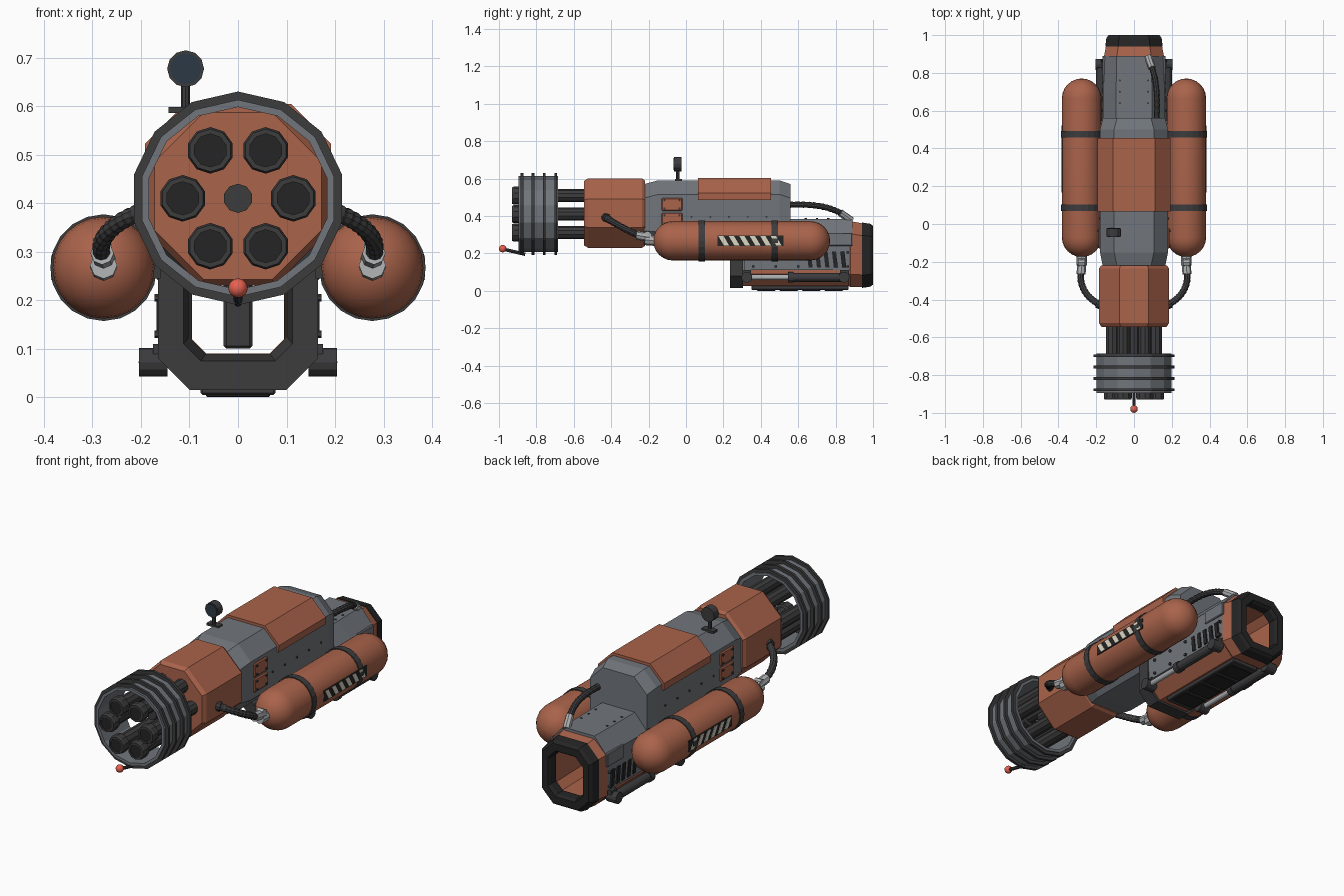
import bpy, bmesh
from math import sin, cos, pi
from mathutils import Vector, Matrix
from mathutils.geometry import interpolate_bezier

if "Cube" in bpy.data.objects:
    bpy.data.objects.remove(bpy.data.objects["Cube"])


def material(name, rgb):
    m = bpy.data.materials.new(name)
    m.diffuse_color = (*rgb, 1)
    m.use_nodes = True
    m.node_tree.nodes["Principled BSDF"].inputs["Base Color"].default_value = m.diffuse_color
    return m


ORANGE = material("orange_paint", (0.40, 0.125, 0.07))
STEEL = material("steel", (0.165, 0.18, 0.20))
DARK = material("dark_metal", (0.045, 0.045, 0.048))
BLACK = material("black", (0.018, 0.018, 0.018))
LIGHT = material("light_metal", (0.42, 0.43, 0.44))
RED = material("red", (0.8, 0.12, 0.08))
CREAM = material("cream", (0.72, 0.68, 0.55))
LENS = material("lens_blue", (0.025, 0.04, 0.06))


def finish(name, bm, mat, smooth=False):
    bmesh.ops.recalc_face_normals(bm, faces=bm.faces)
    me = bpy.data.meshes.new(name)
    bm.to_mesh(me)
    bm.free()
    me.materials.append(mat)
    ob = bpy.data.objects.new(name, me)
    bpy.context.collection.objects.link(ob)
    if smooth:
        bpy.ops.object.select_all(action='DESELECT')
        ob.select_set(True)
        bpy.context.view_layer.objects.active = ob
        bpy.ops.object.shade_smooth_by_angle(angle=0.7)
    return ob


def loft(name, sections, mat, wrap=False, smooth=False):
    """Skin closed sections; wrap joins last to first (hollow tube), else cap ends."""
    bm = bmesh.new()
    rows = [[bm.verts.new(p) for p in s] for s in sections]
    n = len(rows[0])
    for a, b in zip(rows, rows[1:] + (rows[:1] if wrap else [])):
        for i in range(n):
            bm.faces.new((a[i], a[(i + 1) % n], b[(i + 1) % n], b[i]))
    if not wrap:
        bm.faces.new(rows[0])
        bm.faces.new(rows[-1])
    return finish(name, bm, mat, smooth)


def circle(y, r, n, cx=0, cz=0.41):
    return [(cx + r * sin(2 * pi * i / n), y, cz + r * cos(2 * pi * i / n)) for i in range(n)]


def octagon(y, w, z0, z1, c):
    return [(w, y, z0 + c), (w, y, z1 - c), (w - c, y, z1), (c - w, y, z1),
            (-w, y, z1 - c), (-w, y, z0 + c), (c - w, y, z0), (w - c, y, z0)]


def rod(name, p0, p1, r, mat, n=12, r2=None):
    p0, p1 = Vector(p0), Vector(p1)
    d = p1 - p0
    bm = bmesh.new()
    mtx = Matrix.Translation((p0 + p1) / 2) @ d.to_track_quat('Z', 'Y').to_matrix().to_4x4()
    bmesh.ops.create_cone(bm, cap_ends=True, segments=n, radius1=r,
                          radius2=r if r2 is None else r2, depth=d.length, matrix=mtx)
    return finish(name, bm, mat)


def box(name, c, size, mat, bevel=0.0):
    bm = bmesh.new()
    bmesh.ops.create_cube(bm, size=1, matrix=Matrix.Translation(c) @ Matrix.Diagonal((*size, 1)))
    if bevel:
        bmesh.ops.bevel(bm, geom=bm.edges[:], offset=bevel, segments=1, affect='EDGES')
    return finish(name, bm, mat)


def saddle(name, half, t, stations, mat):
    """Open shell draped over the top: half profile from leg to crown, mirrored."""
    secs = []
    for y, k in stations:
        outer = [(x * k, z) for x, z in half]
        outer += [(-x, z) for x, z in reversed(outer)]
        inner = [(x - t if x > 0 else x + t, z if i in (0, len(outer) - 1) else z - t)
                 for i, (x, z) in enumerate(outer)]
        secs.append([(x, y, z) for x, z in outer + inner[::-1]])
    return loft(name, secs, mat)


def hose(name, p0, h0, h1, p1, r, n=25):
    pts = interpolate_bezier(Vector(p0), Vector(h0), Vector(h1), Vector(p1), n)
    secs = []
    for i, p in enumerate(pts):
        q = (pts[min(i + 1, n - 1)] - pts[max(i - 1, 0)]).to_track_quat('Y', 'Z')
        secs.append([p + q @ Vector(v) for v in circle(0, r if i % 2 else r * 0.86, 10, 0, 0)])
    return loft(name, secs, DARK)


# Muzzle ring with cooling fins
loft("muzzle_ring", [circle(y, r, 14) for y, r in
     ((-0.895, 0.203), (-0.685, 0.203), (-0.685, 0.188), (-0.895, 0.188))], STEEL, wrap=True)
for y in (-0.877, -0.818, -0.757, -0.697):
    loft("cooling_fin", [circle(y + d, r, 14) for d, r in
         ((-0.007, 0.22), (0.007, 0.22), (0.007, 0.195), (-0.007, 0.195))], DARK, wrap=True)

# Six rotary barrels with wider recessed tips
for k in range(6):
    a = k * pi / 3
    x, z = 0.114 * cos(a), 0.41 + 0.114 * sin(a)
    rod("barrel", (x, -0.90, z), (x, -0.50, z), 0.035, DARK, 10)
    loft("barrel_tip", [circle(yy, r, 10, x, z) for yy, r in
         ((-0.93, 0.044), (-0.92, 0.048), (-0.885, 0.048), (-0.88, 0.034),
          (-0.905, 0.034), (-0.93, 0.034))], DARK, wrap=True)
    rod("barrel_bore", (x, -0.926, z), (x, -0.89, z), 0.034, BLACK, 10)
# Spokes holding the barrel cluster in the ring
rod("barrel_spindle", (0, -0.72, 0.41), (0, -0.50, 0.41), 0.03, DARK, 10)

# Red front bead on its stalk
rod("bead_stalk", (0, -0.86, 0.195), (0, -0.975, 0.222), 0.009, DARK, 8)
bm = bmesh.new()
bmesh.ops.create_uvsphere(bm, u_segments=12, v_segments=8, radius=0.02,
                          matrix=Matrix.Translation((0, -0.98, 0.225)))
finish("front_bead", bm, RED, True)

# Orange barrel shroud and grey receiver
loft("barrel_shroud", [octagon(y, w, 0.415 - w, 0.415 + w, w * 0.59) for y, w in
     ((-0.545, 0.172), (-0.525, 0.185), (-0.235, 0.185), (-0.22, 0.175))], ORANGE)
loft("receiver", [octagon(y, w, z0, z1, 0.075) for y, w, z0, z1 in
     ((-0.225, 0.165, 0.245, 0.57), (-0.15, 0.18, 0.24, 0.59),
      (0.50, 0.18, 0.24, 0.59), (0.56, 0.165, 0.24, 0.57))], STEEL)
saddle("top_cover", [(0.19, 0.485), (0.192, 0.522), (0.11, 0.604)], 0.015,
       [(0.065, 1), (0.455, 1)], ORANGE)

# Hollow arm sleeve: front frame, orange tube, grey jacket, rear collar
def sleeve(name, outer, inner, mat):
    loft(name, [octagon(*s) for s in outer + inner[::-1]], mat, wrap=True)

sleeve("sleeve_front_frame", [(0.235, 0.165, 0.015, 0.36, 0.065), (0.305, 0.165, 0.015, 0.36, 0.065)],
       [(0.235, 0.112, 0.075, 0.31, 0.035), (0.305, 0.10, 0.09, 0.30, 0.035)], DARK)
sleeve("sleeve_tube", [(0.30, 0.152, 0.025, 0.365, 0.065), (0.87, 0.152, 0.025, 0.365, 0.065),
                       (0.88, 0.16, 0.02, 0.372, 0.068), (0.945, 0.148, 0.02, 0.36, 0.065)],
       [(0.30, 0.10, 0.09, 0.30, 0.035), (0.945, 0.10, 0.075, 0.30, 0.035)], ORANGE)
sleeve("sleeve_rear_collar", [(0.94, 0.152, 0.015, 0.365, 0.068), (0.985, 0.146, 0.022, 0.358, 0.066),
                              (1.0, 0.135, 0.033, 0.347, 0.062)],
       [(0.94, 0.095, 0.08, 0.30, 0.04), (0.985, 0.095, 0.08, 0.30, 0.04), (1.0, 0.102, 0.07, 0.31, 0.045)], BLACK)
saddle("sleeve_jacket", [(0.163, 0.11), (0.165, 0.305), (0.095, 0.385)], 0.016,
       [(0.31, 1), (0.70, 1), (0.89, 0.96)], STEEL)
box("hand_grip", (0, 0.36, 0.19), (0.06, 0.05, 0.18), DARK, 0.006)

# Underside vent panel with slats
box("underside_panel", (0, 0.61, 0.017), (0.155, 0.52, 0.024), DARK, 0.004)
for k in range(4):
    box("underside_slat", (0, 0.43 + 0.12 * k, 0.006), (0.132, 0.10, 0.012), BLACK, 0.003)

# Everything below is built on both sides
for s in (-1, 1):
    tx, tz = s * 0.277, 0.267

    # Gas tank with rounded ends
    prof = [(-0.175 + 0.105 * (1 - cos(t * pi / 12)), 0.105 * sin(t * pi / 12)) for t in range(7)]
    prof[0] = (-0.175, 0.004)
    prof += [(0.595 - y, r) for y, r in reversed(prof)]
    loft("gas_tank", [circle(y, r, 24, tx, tz) for y, r in prof], ORANGE, smooth=True)
    for y in (0.085, 0.475):
        loft("tank_band", [circle(y + d, r, 20, tx, tz) for d, r in
             ((-0.017, 0.11), (0.017, 0.11), (0.017, 0.10), (-0.017, 0.10))], DARK, wrap=True)
        box("tank_mount", (s * 0.18, y, 0.275), (0.04, 0.05, 0.06), DARK)

    # Hazard label with slanted stripes
    box("hazard_plate", (s * 0.376, 0.345, 0.267), (0.014, 0.355, 0.056), BLACK)
    for k in range(6):
        y = 0.175 + k * 0.056
        pts = [(y + 0.028, 0.242), (y + 0.056, 0.242), (y + 0.026, 0.292), (y - 0.002, 0.292)]
        loft("hazard_stripe", [[(s * x, max(0.17, py), pz) for py, pz in pts]
                               for x in (0.378, 0.385)], CREAM)

    # Tank valve and feed hose
    rod("tank_valve", (tx, -0.155, 0.267), (tx, -0.22, 0.272), 0.028, LIGHT, 8)
    rod("valve_elbow", (s * 0.276, -0.19, 0.285), (s * 0.28, -0.265, 0.297), 0.024, LIGHT, 8)
    rod("valve_knob", (s * 0.26, -0.205, 0.297), (s * 0.297, -0.205, 0.297), 0.022, LIGHT, 8)
    hose("feed_hose", (s * 0.17, -0.43, 0.392), (s * 0.235, -0.405, 0.375),
         (s * 0.295, -0.34, 0.335), (s * 0.28, -0.25, 0.295), 0.019)
    rod("hose_socket", (s * 0.175, -0.43, 0.392), (s * 0.196, -0.422, 0.388), 0.024, DARK, 10)

    # Riveted side plates
    for z in (0.462, 0.382):
        box("side_plate", (s * 0.182, -0.075, z), (0.014, 0.11, 0.07), ORANGE, 0.005)
        for dy in (-0.04, 0.04):
            for dz in (-0.022, 0.022):
                rod("plate_rivet", (s * 0.185, -0.075 + dy, z + dz),
                    (s * 0.194, -0.075 + dy, z + dz), 0.007, DARK, 6)
    for k in range(5):
        rod("receiver_rivet", (s * 0.175, 0.03 + 0.1 * k, 0.395), (s * 0.184, 0.03 + 0.1 * k, 0.395), 0.006, DARK, 6)

    # Sleeve side details: slanted vents, trim plate, rivets
    for k in range(5):
        y = 0.655 + k * 0.045
        pts = [(y, 0.125), (y + 0.022, 0.125), (y + 0.012, 0.21), (y - 0.01, 0.21)]
        loft("sleeve_vent", [[(s * x, *p) for p in pts] for x in (0.15, 0.168)], BLACK)
    box("sleeve_side_plate", (s * 0.158, 0.82, 0.275), (0.02, 0.14, 0.07), STEEL, 0.004)
    for y in (0.36, 0.48, 0.60, 0.865):
        for z in (0.13, 0.205):
            rod("sleeve_rivet", (s * 0.155, y, z), (s * 0.172, y, z), 0.008, DARK, 6)
    for y in (0.64, 0.70, 0.76):
        rod("deck_rivet", (s * 0.075, y, 0.38), (s * 0.075, y, 0.388), 0.006, DARK, 6)

    # Hydraulic cylinder along the sleeve
    hx, hz = s * 0.176, 0.072
    rod("piston_rod", (hx, 0.32, hz), (hx, 0.58, hz), 0.014, LIGHT)
    rod("piston_body", (hx, 0.55, hz), (hx, 0.84, hz), 0.024, DARK)
    rod("piston_collar", (hx, 0.545, hz), (hx, 0.575, hz), 0.029, DARK)
    for y in (0.325, 0.845):
        rod("piston_pivot", (s * 0.145, y, hz), (s * 0.204, y, hz), 0.029, DARK)
        box("piston_bracket", (s * 0.158, y, hz + 0.018), (0.035, 0.045, 0.04), DARK)

# Round sight on a post
rod("sight_post", (-0.108, -0.045, 0.57), (-0.108, -0.045, 0.655), 0.009, DARK, 8)
box("sight_foot", (-0.108, -0.04, 0.592), (0.07, 0.035, 0.012), DARK)
rod("sight_disc", (-0.108, -0.065, 0.677), (-0.108, -0.025, 0.677), 0.038, DARK)
rod("sight_lens", (-0.108, -0.068, 0.677), (-0.108, -0.06, 0.677), 0.032, LENS)

# Rear hose from the receiver down to the sleeve deck
hose("rear_hose", (0.12, 0.54, 0.46), (0.125, 0.70, 0.465), (0.12, 0.76, 0.45), (0.09, 0.84, 0.41), 0.017)
rod("rear_hose_fitting", (0.096, 0.825, 0.417), (0.075, 0.885, 0.375), 0.02, LIGHT, 8)
